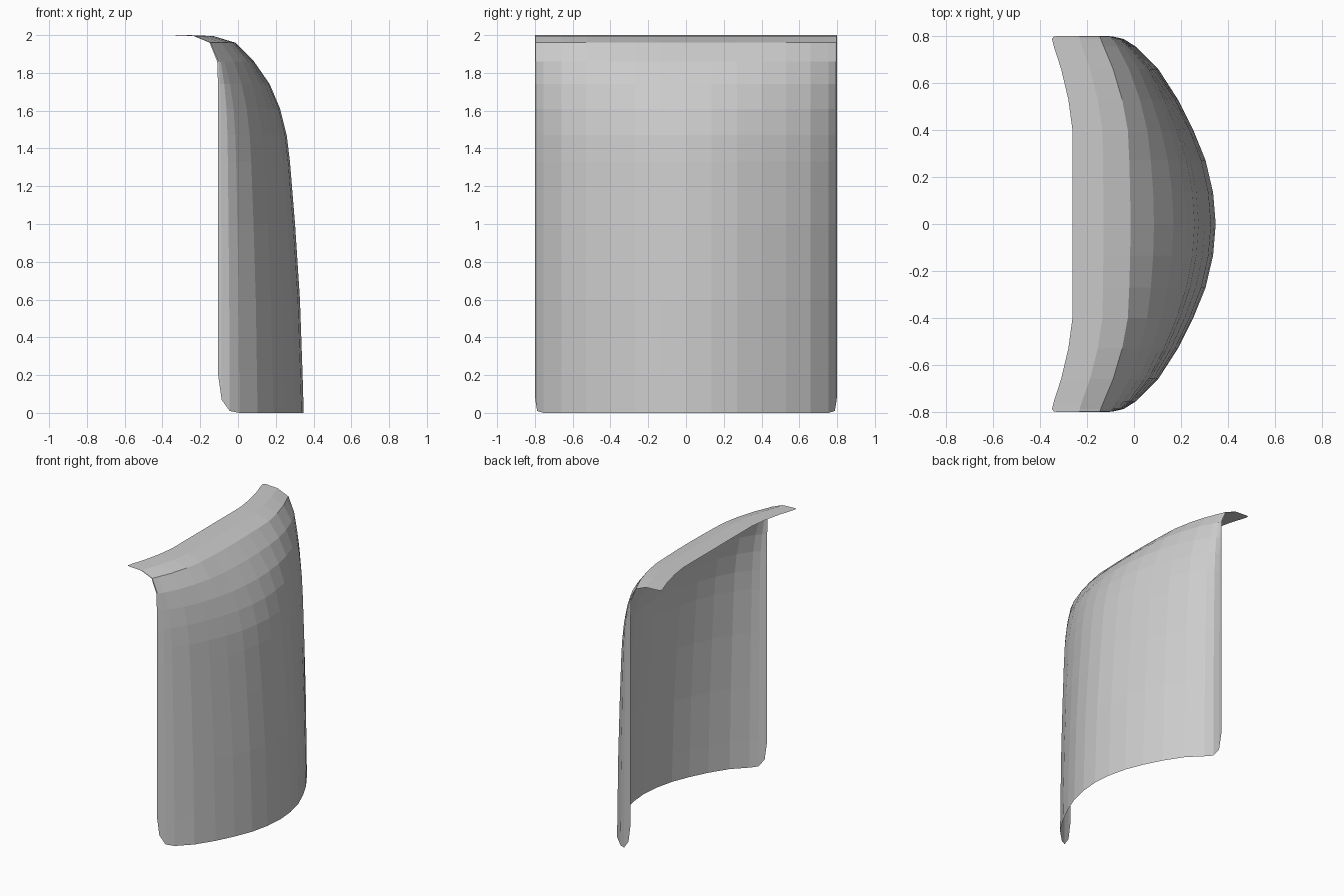
import bpy
import bmesh

cube = bpy.data.objects.get("Cube")
if cube:
    bpy.data.objects.remove(cube, do_unlink=True)

# One flat grey for the whole panel
grey = bpy.data.materials.new("light grey")
grey.use_nodes = True
colour = (0.6, 0.6, 0.6, 1)
grey.diffuse_color = colour
grey.node_tree.nodes["Principled BSDF"].inputs["Base Color"].default_value = colour

# Rows: height, x at the middle, x at the side edge, share of the flatter lip curve
ROWS = [
    (0, .348, -.105, 0), (.2, .342, -.105, 0), (.6, .328, -.105, 0),
    (1, .302, -.105, 0), (1.33, .275, -.105, 0), (1.47, .258, -.105, 0),
    (1.61, .223, -.105, 0), (1.74, .168, -.106, .1), (1.86, .085, -.11, .3),
    (1.96, -.015, -.15, .6), (1.995, -.13, -.235, .8), (2, -.262, -.35, 1),
]
# Columns from middle to edge: y, bulge of the body, bulge of the lip, lowest z
COLUMNS = [
    (0, 1, 1, 0), (.135, .975, 1, 0), (.27, .905, 1, 0), (.4, .79, 1, 0),
    (.53, .645, .8, 0), (.66, .46, .45, 0), (.755, .25, .1, 0),
    (.788, .135, .01, .01), (.798, .04, .08, .07), (.8, 0, .22, .2),
]
both_sides = [(-1, c) for c in reversed(COLUMNS[1:])] + [(1, c) for c in COLUMNS]

# Curved panel with its top edge rolled over into a lip
bm = bmesh.new()
grid = []
for z, middle, edge, lip in ROWS:
    row = []
    for side, (y, body_bulge, lip_bulge, low) in both_sides:
        bulge = body_bulge + (lip_bulge - body_bulge) * lip
        if 0 < lip < 1 and y > .79:
            bulge = body_bulge
        x = edge + (middle - edge) * bulge
        row.append(bm.verts.new((x, side * y, max(z, low))))
    grid.append(row)
for lower, upper in zip(grid, grid[1:]):
    for i in range(len(lower) - 1):
        bm.faces.new((lower[i], lower[i + 1], upper[i + 1], upper[i]))
# Close the rounded lower corners
bmesh.ops.remove_doubles(bm, verts=bm.verts, dist=.0005)
bm.normal_update()

mesh = bpy.data.meshes.new("curved_panel")
bm.to_mesh(mesh)
bm.free()
mesh.materials.append(grey)
panel = bpy.data.objects.new("curved_panel", mesh)
bpy.context.collection.objects.link(panel)
